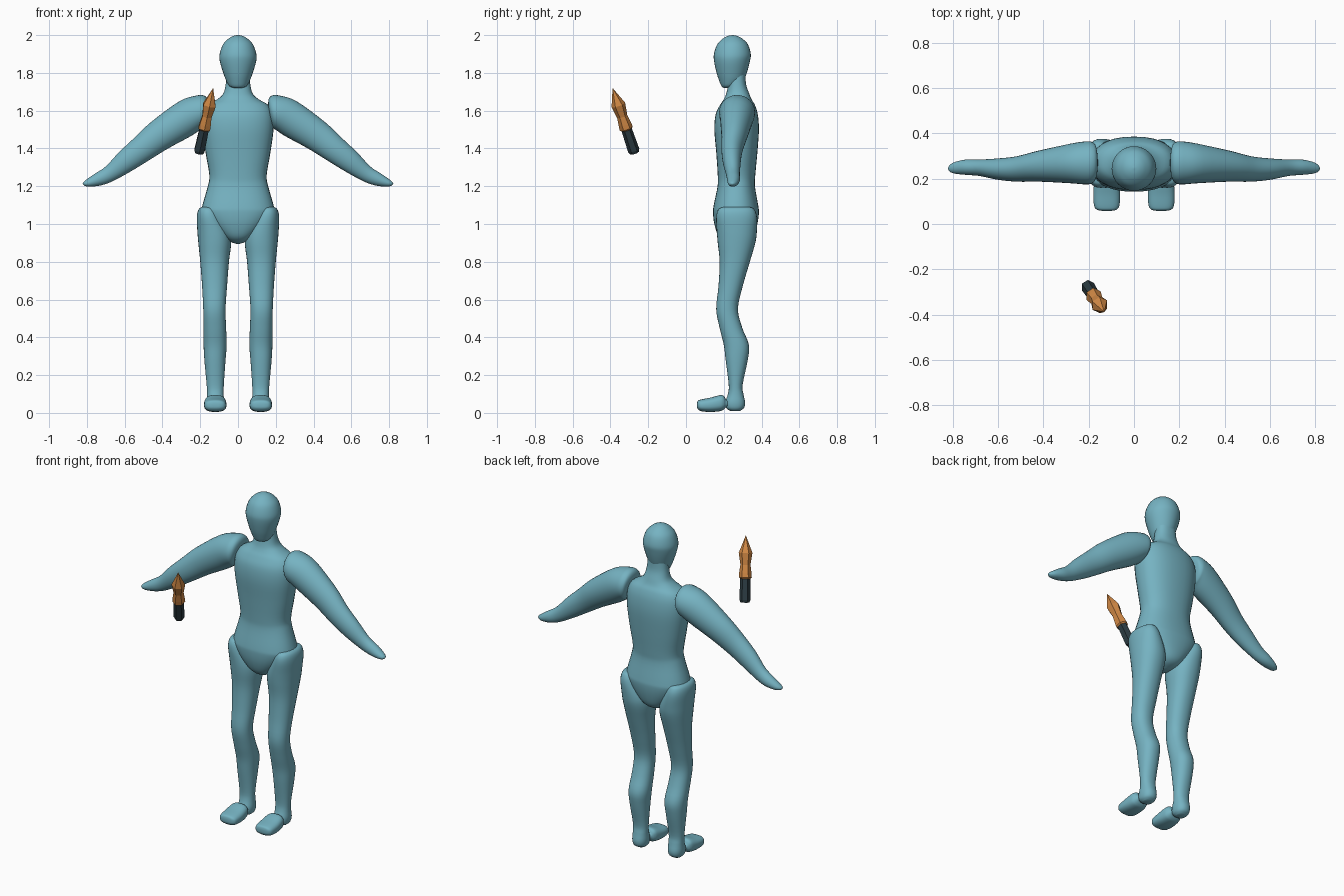
import bpy, bmesh, math
from mathutils import Vector

cube = bpy.data.objects.get("Cube")
if cube:
    bpy.data.objects.remove(cube, do_unlink=True)


def make_material(name, colour):
    mat = bpy.data.materials.new(name)
    mat.use_nodes = True
    mat.diffuse_color = (*colour, 1)
    mat.node_tree.nodes["Principled BSDF"].inputs["Base Color"].default_value = (*colour, 1)
    return mat


teal = make_material("teal skin", (0.18, 0.45, 0.54))
orange = make_material("orange blade", (0.64, 0.25, 0.06))
dark = make_material("dark grip", (0.025, 0.045, 0.055))


# A ring is a centre and two half-axis vectors
def flat_ring(z, x0, x1, y0, y1):
    return (Vector(((x0 + x1) / 2, (y0 + y1) / 2, z)),
            Vector(((x1 - x0) / 2, 0, 0)), Vector((0, (y1 - y0) / 2, 0)))


def centred_ring(z, half, y0, y1):
    return flat_ring(z, -half, half, y0, y1)


def arm_ring(xt, zt, xb, zb, y0, y1):
    top, low = Vector((xt, 0, zt)), Vector((xb, 0, zb))
    mid = Vector((0, (y0 + y1) / 2, 0))
    return (top + low) / 2 + mid, (top - low) / 2, Vector((0, (y1 - y0) / 2, 0))


def foot_ring(y, x0, x1, z0, z1):
    return (Vector(((x0 + x1) / 2, y, (z0 + z1) / 2)),
            Vector(((x1 - x0) / 2, 0, 0)), Vector((0, 0, (z1 - z0) / 2)))


def spline(a, b, c, d, t):
    return b + (c - a) * (t / 2) + (a * 2 - b * 5 + c * 4 - d) * (t * t / 2) \
        + (b * 3 - a - c * 3 + d) * (t ** 3 / 2)


def refine(rings, steps):
    """Smoothly fill in rings between the given ones."""
    last = len(rings) - 1
    out = []
    for i in range(last):
        near = [rings[min(max(i + k, 0), last)] for k in (-1, 0, 1, 2)]
        for s in range(steps):
            out.append(tuple(spline(*(r[n] for r in near), s / steps) for n in range(3)))
    return out + [rings[last]]


def power(value, exponent):
    return math.copysign(abs(value) ** exponent, value)


def loft(name, rings, mat, side=1, sides=32, steps=4, square=2, smooth=True):
    bm = bmesh.new()
    loops = []
    for centre, u, v in refine(rings, steps):
        loop = []
        for i in range(sides):
            a = math.tau * i / sides
            p = centre + u * power(math.cos(a), 2 / square) + v * power(math.sin(a), 2 / square)
            loop.append(bm.verts.new((p.x * side, p.y, p.z)))
        loops.append(loop)
    for low, high in zip(loops, loops[1:]):
        for i in range(sides):
            j = (i + 1) % sides
            bm.faces.new((low[i], low[j], high[j], high[i]))
    bm.faces.new(loops[0])
    bm.faces.new(loops[-1])
    bmesh.ops.recalc_face_normals(bm, faces=bm.faces)
    mesh = bpy.data.meshes.new(name)
    bm.to_mesh(mesh)
    bm.free()
    mesh.materials.append(mat)
    obj = bpy.data.objects.new(name, mesh)
    bpy.context.collection.objects.link(obj)
    if smooth:
        bpy.ops.object.select_all(action='DESELECT')
        obj.select_set(True)
        bpy.context.view_layer.objects.active = obj
        bpy.ops.object.shade_smooth_by_angle(angle=math.radians(50))
    return obj


# Torso with pelvis and neck
torso = [(.895, .01, .24, .28), (.91, .05, .2, .33), (.94, .09, .17, .36),
         (1, .15, .15, .378), (1.06, .19, .143, .386), (1.1, .188, .147, .382),
         (1.2, .16, .167, .365), (1.26, .152, .168, .367), (1.38, .172, .16, .378),
         (1.5, .188, .15, .386), (1.58, .185, .157, .38), (1.63, .16, .18, .365),
         (1.66, .11, .2, .347), (1.69, .078, .213, .335), (1.74, .065, .222, .318),
         (1.8, .06, .22, .315)]
loft("torso", [centred_ring(*r) for r in torso], teal, square=2.3)

# Head
head = [(1.72, .02, .2, .24), (1.73, .045, .188, .27), (1.76, .063, .175, .305),
        (1.8, .078, .162, .322), (1.86, .096, .149, .338), (1.9, .097, .148, .343),
        (1.95, .08, .165, .328), (1.98, .052, .193, .3), (1.995, .026, .22, .272),
        (2, .003, .245, .25)]
loft("head", [centred_ring(*r) for r in head], teal)

# Arms: top edge, bottom edge, depth
arm = [(.16, 1.62, .165, 1.57, .25, .29), (.162, 1.66, .178, 1.53, .2, .345),
       (.18, 1.68, .19, 1.505, .18, .362), (.22, 1.68, .205, 1.495, .175, .365),
       (.31, 1.65, .25, 1.465, .18, .355), (.46, 1.54, .37, 1.4, .187, .325),
       (.55, 1.455, .475, 1.335, .187, .3), (.63, 1.38, .565, 1.28, .195, .29),
       (.7, 1.305, .66, 1.228, .212, .285), (.76, 1.265, .72, 1.206, .217, .285),
       (.8, 1.237, .775, 1.198, .222, .275), (.818, 1.222, .805, 1.2, .23, .262),
       (.822, 1.213, .818, 1.207, .242, .25)]

# Legs down to the heel
leg = [(1.092, .15, .17, .25, .28), (1.088, .12, .196, .19, .345),
       (1.07, .1, .212, .168, .366), (1.03, .08, .218, .16, .376),
       (.96, .045, .215, .163, .375), (.9, .036, .21, .168, .367), (.8, .048, .2, .178, .338),
       (.67, .058, .19, .172, .3), (.55, .066, .184, .16, .275), (.45, .063, .182, .178, .298),
       (.36, .06, .182, .2, .333), (.28, .066, .178, .21, .327), (.15, .075, .166, .226, .3),
       (.1, .076, .164, .222, .304), (.055, .074, .166, .207, .313),
       (.025, .08, .16, .213, .306), (.01, .095, .145, .235, .285)]

# Front part of the foot
foot = [(.058, .1, .14, .03, .05), (.063, .078, .163, .02, .064), (.08, .065, .176, .009, .071),
        (.13, .061, .18, .005, .081), (.18, .065, .176, .009, .094),
        (.2, .073, .168, .018, .09), (.215, .085, .155, .03, .07), (.25, .1, .14, .04, .06)]

for word, side in (("left", 1), ("right", -1)):
    loft(word + "_arm", [arm_ring(*r) for r in arm], teal, side)
    loft(word + "_leg", [flat_ring(*r) for r in leg], teal, side, square=2.2)
    loft(word + "_foot", [foot_ring(*r) for r in foot], teal, side, square=2.6)

# Floating faceted dagger: height along the axis and radius
butt = Vector((-.207, -.272, 1.375))
tip = Vector((-.132, -.388, 1.718))
length = (tip - butt).length
grip = [(0, .024), (.015, .031), (.14, .028)]
blade = [(.13, .026), (.14, .036), (.165, .034), (.21, .028), (.275, .038), (length, .001)]
for name, profile, mat in (("dagger_grip", grip, dark), ("dagger_blade", blade, orange)):
    rings = [centred_ring(z, r, -r, r) for z, r in profile]
    part = loft(name, rings, mat, sides=6, steps=1, smooth=False)
    part.location = butt
    part.rotation_mode = 'QUATERNION'
    part.rotation_quaternion = (tip - butt).to_track_quat('Z', 'Y')
